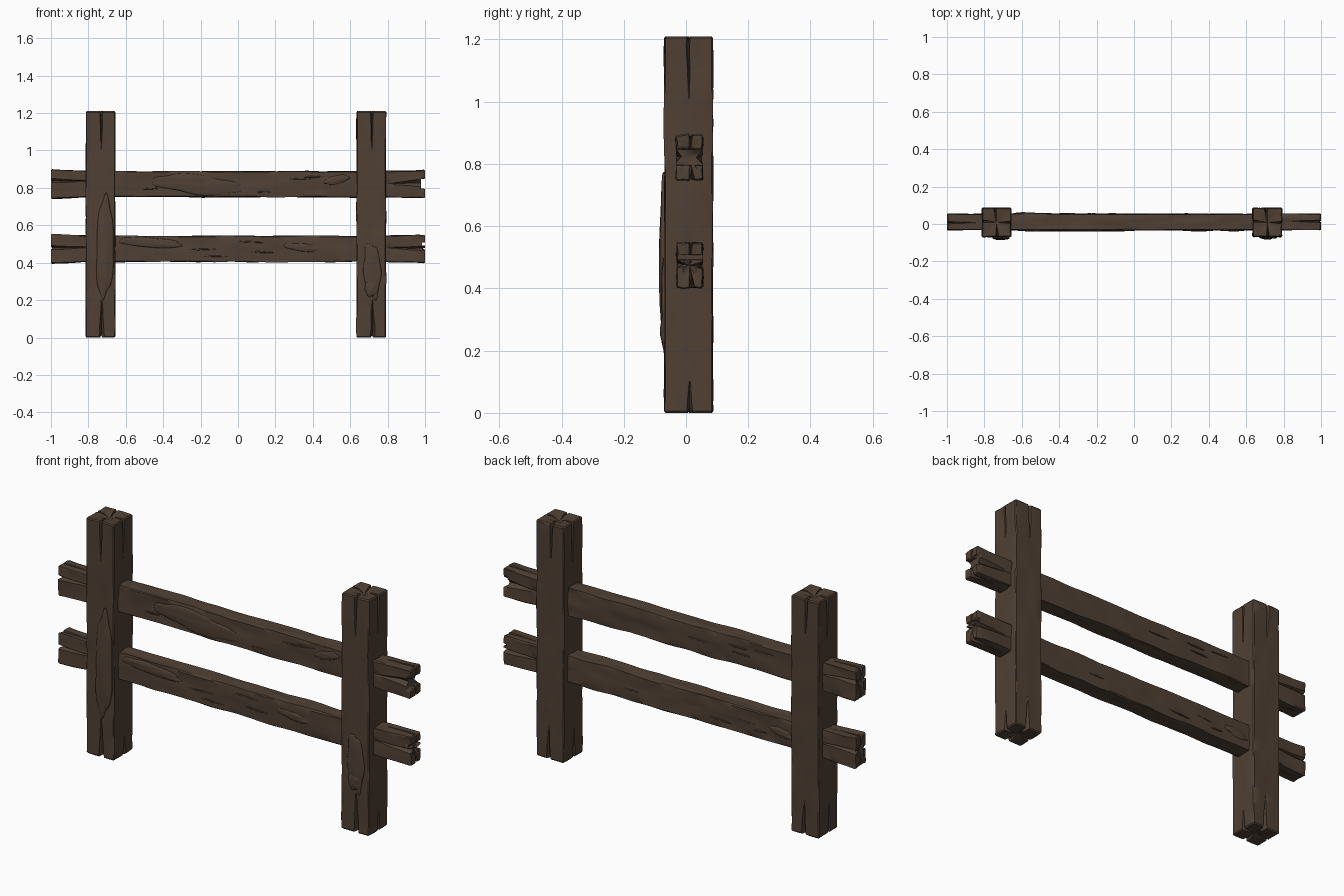
import bpy, bmesh, math, random
from mathutils import Vector, Matrix, noise

if "Cube" in bpy.data.objects:
    bpy.data.objects.remove(bpy.data.objects["Cube"])

random.seed(4)
wood = bpy.data.materials.new("dark_brown_wood")
wood.diffuse_color = (0.080, 0.052, 0.035, 1)
wood.use_nodes = True
wood.node_tree.nodes["Principled BSDF"].inputs["Base Color"].default_value = wood.diffuse_color


def finish(bm, name):
    bmesh.ops.recalc_face_normals(bm, faces=bm.faces[:])
    me = bpy.data.meshes.new(name)
    bm.to_mesh(me)
    bm.free()
    me.materials.append(wood)
    ob = bpy.data.objects.new(name, me)
    bpy.context.collection.objects.link(ob)
    bpy.ops.object.select_all(action='DESELECT')
    ob.select_set(True)
    bpy.context.view_layer.objects.active = ob
    bpy.ops.object.shade_smooth_by_angle(angle=math.radians(28))
    return ob


DIRS = [((1, 0), (0, 1)), ((0, 1), (-1, 0)), ((-1, 0), (0, -1)), ((0, -1), (1, 0))]


def timber(name, t0, t1, half, place, cracks, rough, seed, steps=48):
    """Loft a squared log from t0 to t1. half(t) gives half sizes, place(a, b, t) maps to space.
    cracks[side] = (start crack, end crack), each (centre, width, depth, length)."""
    bm = bmesh.new()

    def section(t):
        pts = []
        h = half(t)
        for k, (n, tg) in enumerate(DIRS):
            hn, ht = h[k % 2], h[1 - k % 2]
            s0, s1 = cracks[k]
            u = (t - t0) / (t1 - t0)
            f0 = max(0, 1 - (t - t0) / s0[3])
            f1 = max(0, 1 - (t1 - t) / s1[3])
            c = s0[0] * (1 - u) + s1[0] * u
            w = 0.03 + s0[1] * f0 + s1[1] * f1
            d = s0[2] * min(1, 1.6 * f0) + s1[2] * min(1, 1.6 * f1)
            c += 0.06 * noise.noise((t * 9, seed, k))
            for j, s in enumerate((-.95, (c - w - .95) / 2, c - w, c, c + w, (c + w + .95) / 2, .95)):
                r = rough * noise.noise((t * 7, seed + k * 5.3, s * 1.5))
                o = hn + r - (d if j == 3 else 0)
                pts.append((n[0] * o + tg[0] * s * ht, n[1] * o + tg[1] * s * ht))
        return pts

    def ring(pts, t, scale=1.0, groove=0.0):
        return [bm.verts.new(place(a * scale, b * scale, t + (groove if i % 7 == 3 else 0)))
                for i, (a, b) in enumerate(pts)]

    def bridge(r, q):
        n = len(r)
        for i in range(n):
            bm.faces.new((r[i], r[(i + 1) % n], q[(i + 1) % n], q[i]))

    # split end caps: grooves run from each crack to the centre
    first, last = section(t0), section(t1)
    g = 0.016
    rings = [ring(first, t0, .5, g), ring(first, t0, .94, g), ring(first, t0 + .006, 1, g)]
    rings += [ring(section(t), t) for t in (t0 + (t1 - t0) * i / steps for i in range(1, steps))]
    rings += [ring(last, t1 - .006, 1, -g), ring(last, t1, .94, -g), ring(last, t1, .5, -g)]
    for r, q in zip(rings, rings[1:]):
        bridge(r, q)
    for r, t in ((rings[0], t0 + g), (rings[-1], t1 - g)):
        m = bm.verts.new(place(0, 0, t))
        for i in range(len(r)):
            bm.faces.new((r[i], r[(i + 1) % len(r)], m))
    return finish(bm, name)


def lump(name, loc, radii, tilt=0.0, seed=0):
    """Flattened knot lying on a front or back face."""
    bm = bmesh.new()
    bmesh.ops.create_icosphere(bm, subdivisions=4, radius=1)
    rot = Matrix.Rotation(tilt, 3, 'Y')
    for v in bm.verts:
        p = v.co.copy()
        k = 1 + 0.22 * noise.noise((p.x * 1.7 + seed, 0, p.z * 1.7))
        y = math.copysign(abs(p.y) ** 0.7, p.y) * (0.9 + 0.2 * noise.noise((p.x * 2, seed, p.z * 2)))
        v.co = rot @ Vector((p.x * radii[0] * k, y * radii[1], p.z * radii[2] * k)) + Vector(loc)
    return finish(bm, name)


# posts: side order is +x, back, -x, front; bottom crack then top crack
for name, px, sd in (("left_post", -.735, 1.0), ("right_post", .7125, 8.0)):
    cr = [((.05, .09, .035, .10), (0, .05, .03, .19)),
          ((-.1, .12, .035, .16), (.1, .08, .03, .18)),
          ((.1, .10, .035, .14), (-.1, .06, .03, .20)),
          ((.08, .15, .04, .20), (.05, .07, .03, .19))]
    timber(name, 0, 1.21, lambda t: (.0785, .0775),
           lambda a, b, t, px=px: (px + a, .0085 + b, t), cr, .004, sd)


# rails: side order is back, top, front, bottom; left crack then right crack
def rail_half(t):
    e = max(0, (abs(t) - .78) / .22)
    return (.042, .068 + (.010 if t < 0 else .006) * e)


rails = []
for name, z, sd, up, wide in (("upper_rail", .82, 3.0, .25, .28), ("lower_rail", .474, 12.0, .10, .14)):
    cr = [((up, .12, .022, .20), (.0, wide, .02, .20)),
          ((.1, .12, .02, .14), (-.1, .12, .02, .16)),
          ((-up, .12, .022, .20), (-.05, wide, .02, .20)),
          ((.1, .12, .02, .14), (.2, .20, .03, .12))]
    rails.append(timber(name, -1, 1, rail_half,
                        lambda a, b, t, z=z: (t, .011 + a, z + b), cr, .007, sd, 64))

# broken notches through the right rail ends
for rail, z, h, depth in ((rails[0], .822, .033, .022), (rails[1], .50, .010, .016)):
    bm = bmesh.new()
    bmesh.ops.create_cube(bm, size=1)
    for v in bm.verts:
        taper = .75 if v.co.x < 0 else 1
        v.co = (1.0 + (-depth if v.co.x < 0 else .05), v.co.y * .3, z + v.co.z * 2 * h * taper)
    cutter = finish(bm, "notch_cutter")
    cutter.hide_render = True
    mod = rail.modifiers.new("notch", 'BOOLEAN')
    mod.operation, mod.solver, mod.object = 'DIFFERENCE', 'EXACT', cutter
    bpy.context.view_layer.objects.active = rail
    bpy.ops.object.modifier_apply(modifier="notch")
    bpy.data.objects.remove(cutter)

# knots and raised bark
F, B = -.031, .053
lump("left_post_bark", (-.712, -.069, .48), (.047, .018, .27), .03, 1)
lump("right_post_bark", (.718, -.069, .36), (.045, .012, .15), -.05, 2)
lump("right_post_knot", (.712, -.069, .265), (.038, .015, .045), 0, 3)
lump("upper_rail_bark", (-.22, F, .818), (.23, .011, .05), .10, 4)
lump("upper_rail_knot", (.53, F, .845), (.07, .009, .022), -.2, 5)
lump("lower_rail_bark", (-.47, F, .508), (.17, .010, .026), .08, 6)
lump("lower_rail_knot", (.34, F, .482), (.09, .009, .020), .1, 7)
lump("lower_rail_back_knot", (-.58, B, .47), (.07, .010, .022), -.15, 8)

# thin splinters scattered along both faces of the rails
for i in range(16):
    z = (.82, .474)[i % 2] + random.uniform(-.045, .045)
    y = F if i % 4 < 2 else B
    lump("splinter_%02d" % (i + 1), (random.uniform(-.58, .56), y, z),
         (random.uniform(.03, .07), .005, .004), random.uniform(-.05, .05), i)
